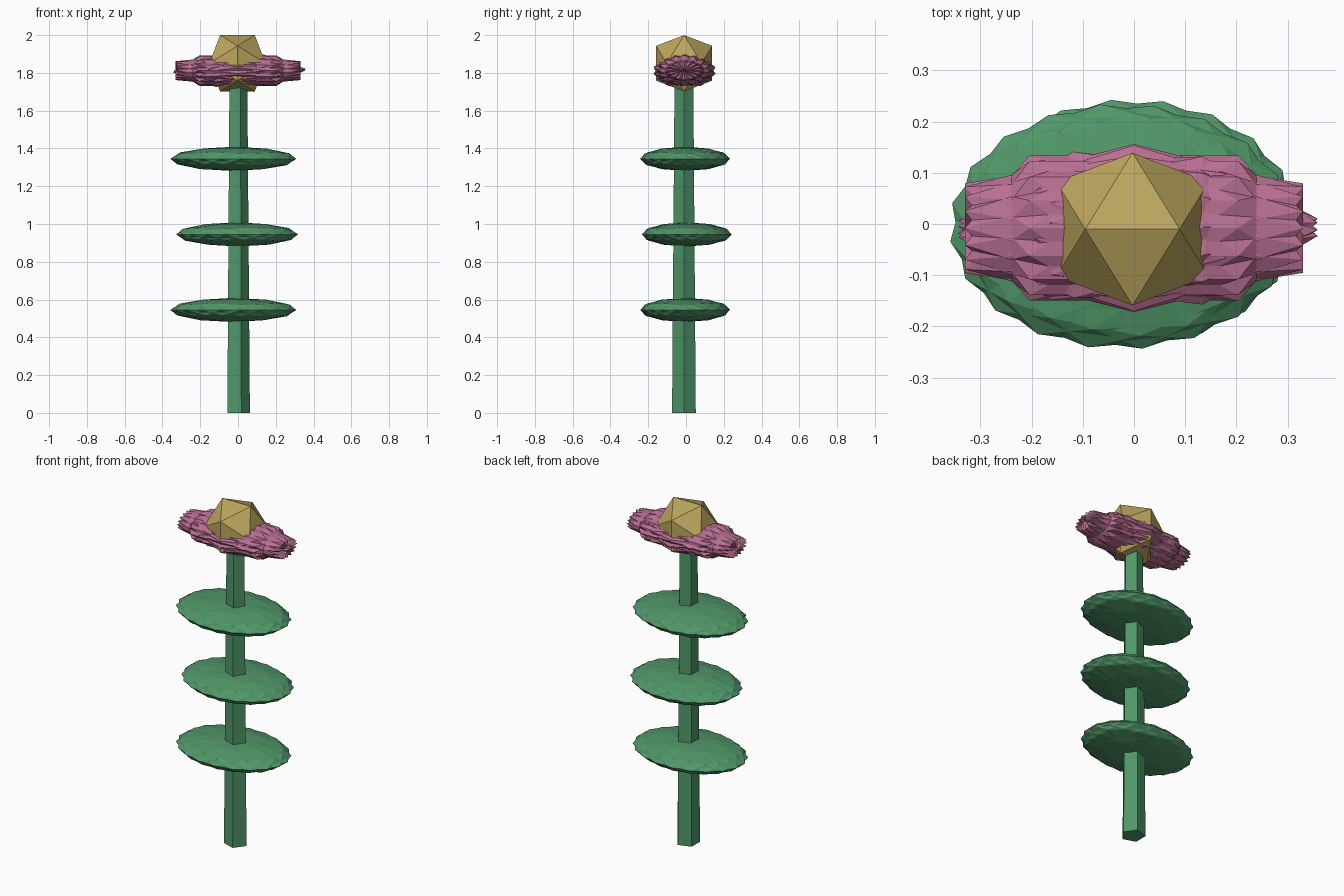
import bpy, bmesh
from math import radians, sqrt
from mathutils import Matrix, Vector

if "Cube" in bpy.data.objects:
    bpy.data.objects.remove(bpy.data.objects["Cube"])

PHI = (1 + sqrt(5)) / 2


def material(name, rgb):
    m = bpy.data.materials.new(name)
    m.diffuse_color = (*rgb, 1)
    m.use_nodes = True
    m.node_tree.nodes["Principled BSDF"].inputs["Base Color"].default_value = m.diffuse_color
    return m


GREEN = material("leaf green", (0.08, 0.31, 0.14))
PINK = material("petal pink", (0.48, 0.16, 0.29))
GOLD = material("centre gold", (0.50, 0.38, 0.11))


def finish(bm, name, mat):
    bmesh.ops.recalc_face_normals(bm, faces=bm.faces)
    me = bpy.data.meshes.new(name)
    bm.to_mesh(me)
    bm.free()
    me.materials.append(mat)
    ob = bpy.data.objects.new(name, me)
    bpy.context.collection.objects.link(ob)
    return ob


def place(loc, scale, rot=Matrix.Identity(4)):
    return Matrix.Translation(loc) @ Matrix.Diagonal((*scale, 1)) @ rot


def add_ico(bm, matrix):
    """Unit icosahedron with an edge on top, running along x."""
    verts = []
    for s in (-1, 1):
        for t in (-1, 1):
            for p in ((s, 0, t * PHI), (0, s * PHI, t), (s * PHI, t, 0)):
                verts.append(bm.verts.new(matrix @ Vector(p).normalized()))
    bmesh.ops.convex_hull(bm, input=verts)


# Stem: tapered five-sided column with a corner towards +x
bm = bmesh.new()
bmesh.ops.create_cone(bm, cap_ends=True, segments=5, radius1=0.066, radius2=0.052,
                      depth=1.8, matrix=Matrix.Translation((-0.003, -0.011, 0.9))
                      @ Matrix.Rotation(radians(-90), 4, 'Z'))
finish(bm, "stem", GREEN)

# Leaves: pairs of nearly coincident flattened spheres, every other pair turned
for i in range(3):
    odd = i % 2
    centre = (-0.005 if odd else -0.025, 0.004 if odd else -0.005, 0.545 + 0.4 * i)
    bm = bmesh.new()
    for turn in (-11, 7):
        rot = Matrix.Rotation(radians(turn + 180 * odd), 4, 'Z')
        bmesh.ops.create_icosphere(bm, subdivisions=2, radius=1, matrix=place(
            centre, (0.325 if odd else 0.336, 0.24, 0.064), rot))
    finish(bm, f"leaf_{i + 1}", GREEN)

# Petals: overlapping flattened icosahedra spun about x, some tipped to a point
bm = bmesh.new()
for k in range(8):
    add_ico(bm, place((0.0, -0.008, 1.812), (0.388, 0.166, 0.095),
                      Matrix.Rotation(radians(22.5 * k), 4, 'X')))
for k in range(4):
    rot = Matrix.Rotation(radians(45 * k + 10), 4, 'X') @ Matrix.Rotation(radians(-25), 4, 'Z')
    add_ico(bm, place((0.008, -0.008, 1.812), (0.353, 0.16, 0.092), rot))
finish(bm, "petals", PINK)

# Flower centre
bm = bmesh.new()
add_ico(bm, place((-0.003, -0.01, 1.851), (0.175, 0.175, 0.175)))
finish(bm, "flower_centre", GOLD)
